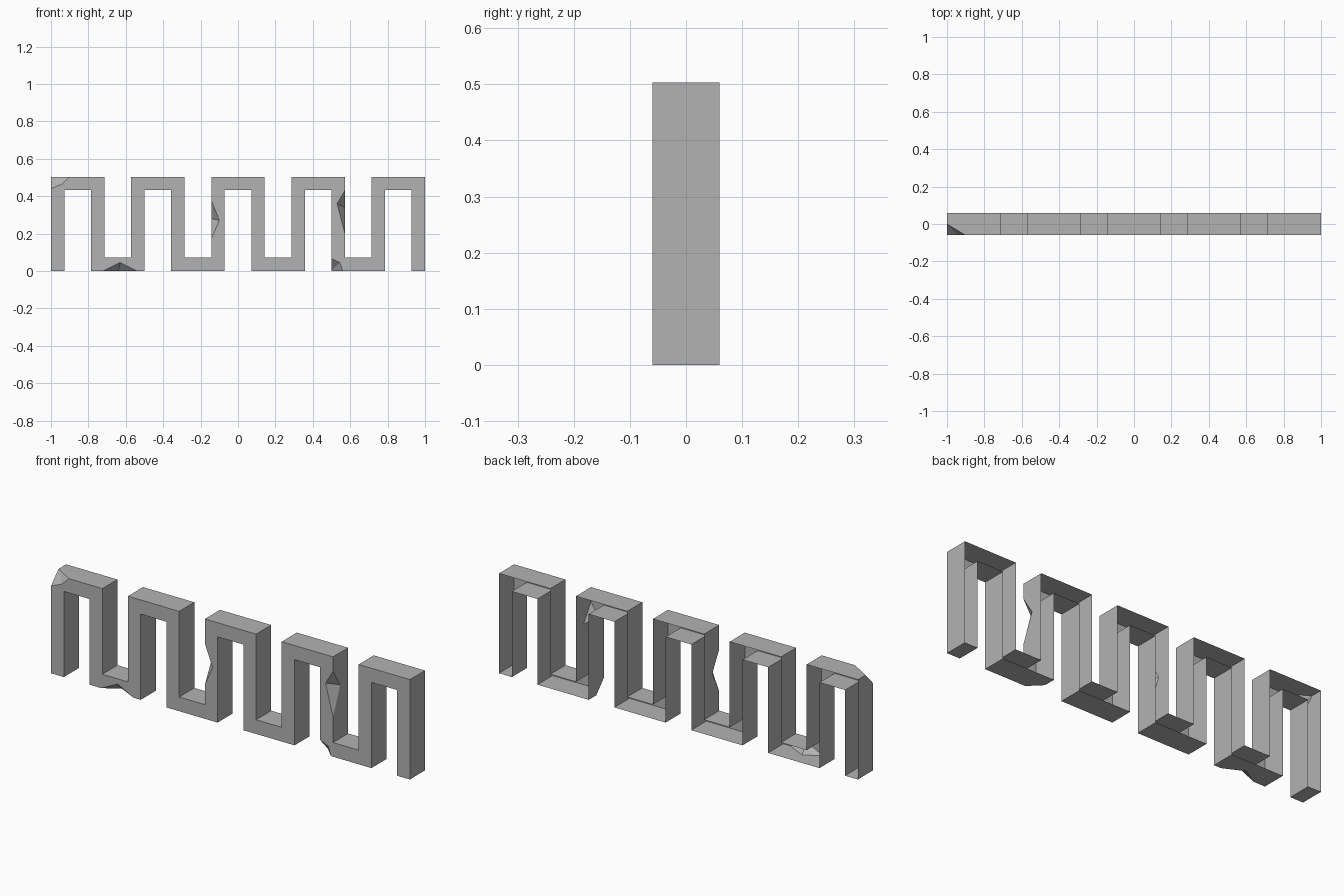
import bpy
import bmesh

cube = bpy.data.objects.get("Cube")
if cube:
    bpy.data.objects.remove(cube)

U = 1 / 14                 # wall width of the meander
H = 0.503                  # height
D = 0.06                   # half depth
LEVELS = (0, U, H - U, H)  # bottom, inner floor, inner ceiling, top

# Meander outline as (column, level), counter-clockwise seen from the front
centres = (-12, -6, 0, 6, 12)
outline = [(-14, 0)]
for c in centres:
    outline += [(c - 1, 0), (c - 1, 2), (c + 1, 2), (c + 1, 0)]
outline.append((14, 0))
for c in reversed(centres):
    outline += [(c + 2, 3), (c - 2, 3)]
    if c != centres[0]:
        outline += [(c - 2, 1), (c - 4, 1)]

# Chips: first rim point, front apex, last rim point (x, z), then deep point (x, y, z)
corner_chips = {
    (-14, 3): ((-0.9, H), (-0.94, 0.465), (-1, 0.44), (-1, 0, H)),
    (7, 0): ((0.5, 0.065), (0.545, 0.045), (0.56, 0), (0.5, 0, 0)),
}
# Keyed by the corner where the chipped edge starts
edge_chips = {
    (-11, 0): ((-0.72, 0), (-0.63, 0.045), (-0.54, 0), (-0.64, -0.01, 0)),
    (-2, 3): ((-2 * U, 0.38), (-0.1, 0.27), (-2 * U, 0.17), (-2 * U, -0.005, 0.28)),
    (8, 1): ((8 * U, 0.2), (0.53, 0.36), (8 * U, 0.43), (8 * U, -0.002, 0.34)),
}

bm = bmesh.new()


def front(x, z):
    return bm.verts.new((x, -D, z))


def make_chip(spec):
    """Create the four points of a chip and its two broken faces."""
    first, apex, last = (front(*p) for p in spec[:3])
    deep = bm.verts.new(spec[3])
    bm.faces.new((apex, first, deep))
    bm.faces.new((last, apex, deep))
    return first, apex, last, deep


corner_made = {k: make_chip(s) for k, s in corner_chips.items()}
edge_made = {k: make_chip(s) for k, s in edge_chips.items()}
front_corner = {}
back_corner = {}
for key in outline:
    x, z = key[0] * U, LEVELS[key[1]]
    back_corner[key] = bm.verts.new((x, D, z))
    if key not in corner_made:
        front_corner[key] = front(x, z)

# Side walls, collecting the front rim on the way
rim = []
for key, following in zip(outline, outline[1:] + outline[:1]):
    if key in corner_made:
        first, apex, last, deep = corner_made[key]
        rim += [first, apex, last]
        chain = [deep, last]
    else:
        rim.append(front_corner[key])
        chain = [front_corner[key]]
    if key in edge_made:
        first, apex, last, deep = edge_made[key]
        rim += [first, apex, last]
        chain += [first, deep, last]
    if following in corner_made:
        first, apex, last, deep = corner_made[following]
        chain += [first, deep]
    else:
        chain.append(front_corner[following])
    bm.faces.new(chain[::-1] + [back_corner[key], back_corner[following]])

# Front face; the back stays open
bm.faces.new(rim)

mesh = bpy.data.meshes.new("meander_trim")
bm.to_mesh(mesh)
bm.free()
trim = bpy.data.objects.new("meander_trim", mesh)
bpy.context.collection.objects.link(trim)

# Plain grey stone
grey = (0.45, 0.45, 0.45, 1)
stone = bpy.data.materials.new("grey_stone")
stone.use_nodes = True
stone.diffuse_color = grey
for node in stone.node_tree.nodes:
    if node.type == "BSDF_PRINCIPLED":
        node.inputs["Base Color"].default_value = grey
mesh.materials.append(stone)
